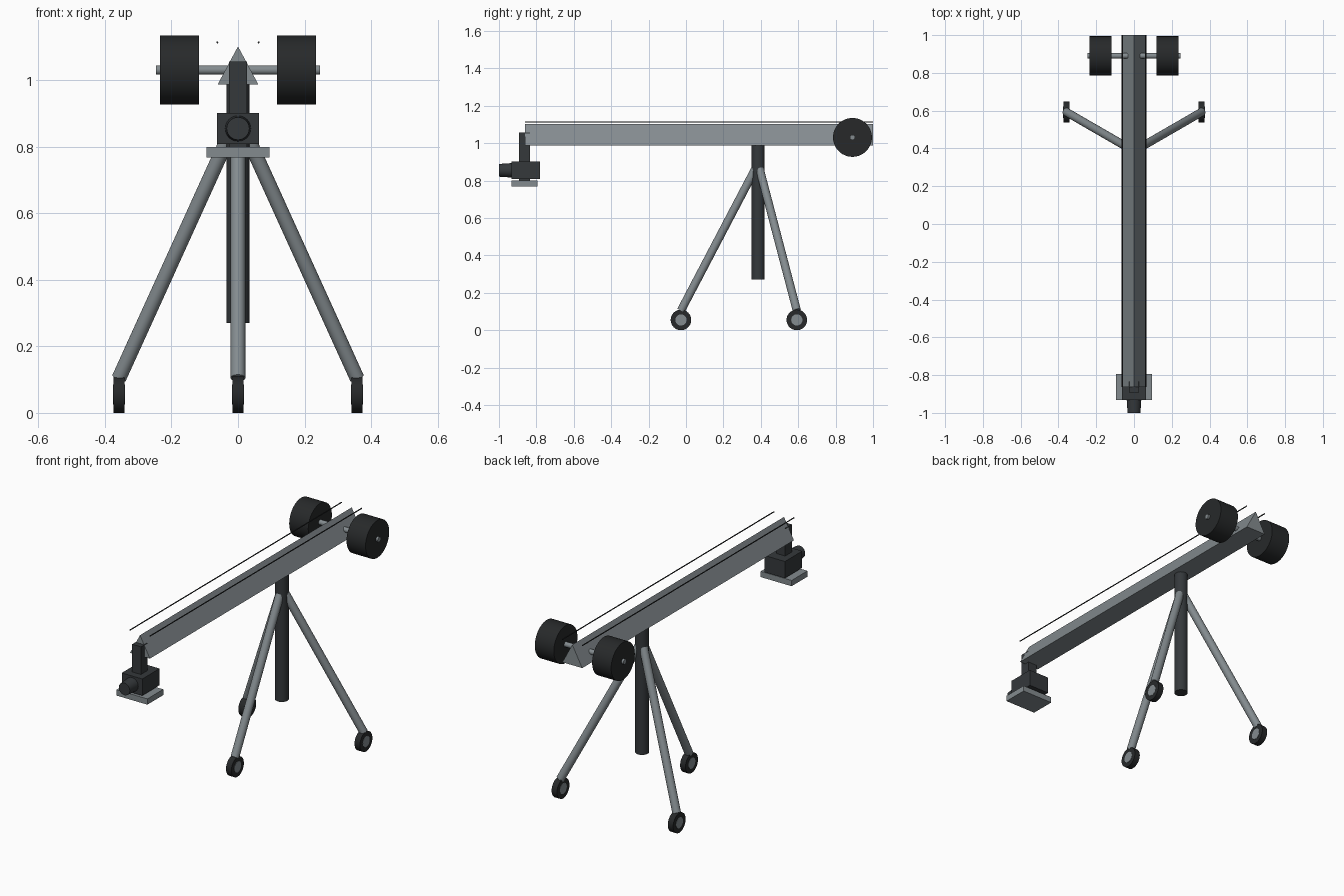
import bpy, bmesh, math
from mathutils import Vector

if "Cube" in bpy.data.objects:
    bpy.data.objects.remove(bpy.data.objects["Cube"])


def material(name, rgb):
    m = bpy.data.materials.new(name)
    m.diffuse_color = (*rgb, 1)
    m.use_nodes = True
    m.node_tree.nodes["Principled BSDF"].inputs["Base Color"].default_value = m.diffuse_color
    return m


DARK = material("dark_metal", (0.035, 0.04, 0.044))
BLACK = material("black_rubber", (0.02, 0.022, 0.023))
GREY = material("grey_metal", (0.23, 0.26, 0.275))


def finish(bm, name, mat, smooth=False):
    bmesh.ops.recalc_face_normals(bm, faces=bm.faces)
    me = bpy.data.meshes.new(name)
    bm.to_mesh(me)
    bm.free()
    me.materials.append(mat)
    ob = bpy.data.objects.new(name, me)
    bpy.context.collection.objects.link(ob)
    if smooth:
        bpy.ops.object.select_all(action='DESELECT')
        ob.select_set(True)
        bpy.context.view_layer.objects.active = ob
        bpy.ops.object.shade_smooth_by_angle(angle=math.radians(35))
    return ob


def box(name, lo, hi, mat):
    bm = bmesh.new()
    bmesh.ops.create_cube(bm, size=1)
    lo, hi = Vector(lo), Vector(hi)
    bmesh.ops.scale(bm, vec=hi - lo, verts=bm.verts)
    bmesh.ops.translate(bm, vec=(lo + hi) / 2, verts=bm.verts)
    return finish(bm, name, mat)


def rod(name, a, b, r, mat, r2=None, sides=32):
    """Cylinder or cone running from point a to point b."""
    a, b = Vector(a), Vector(b)
    bm = bmesh.new()
    bmesh.ops.create_cone(bm, cap_ends=True, segments=sides, radius1=r,
                          radius2=r if r2 is None else r2, depth=(b - a).length)
    ob = finish(bm, name, mat, True)
    rot = Vector((0, 0, 1)).rotation_difference(b - a).to_matrix().to_4x4()
    rot.translation = (a + b) / 2
    ob.data.transform(rot)
    return ob


# triangular boom
bm = bmesh.new()
face = bm.faces.new([bm.verts.new(p) for p in
                     ((-0.061, -0.862, 0.988), (0.061, -0.862, 0.988), (0, -0.862, 1.102))])
ext = bmesh.ops.extrude_face_region(bm, geom=[face], use_keep_orig=True)
bmesh.ops.translate(bm, vec=(0, 1.862, 0),
                    verts=[v for v in ext["geom"] if isinstance(v, bmesh.types.BMVert)])
finish(bm, "boom", GREY)

# counterweights, their bar and the tension cables
rod("weight_bar", (-0.247, 0.89, 1.031), (0.247, 0.89, 1.031), 0.014, GREY)
for side, s in (("left", -1), ("right", 1)):
    rod(side + "_counterweight", (s * 0.118, 0.89, 1.031), (s * 0.235, 0.89, 1.031),
        0.104, BLACK, sides=48)
    rod(side + "_cable", (s * 0.062, -0.862, 1.114), (s * 0.062, 1.0, 1.114),
        0.003, BLACK, sides=8)

# centre column
PIVOT_Y = 0.386
rod("column", (0, PIVOT_Y, 0.27), (0, PIVOT_Y, 0.99), 0.035, DARK)

# tripod legs with wheels
for label, deg in (("front", -90), ("right", 30), ("left", 150)):
    d = Vector((math.cos(math.radians(deg)), math.sin(math.radians(deg)), 0))
    base = Vector((0, PIVOT_Y, 0))
    foot = base + d * 0.413
    rod(label + "_leg", base + d * 0.017 + Vector((0, 0, 0.86)),
        foot + Vector((0, 0, 0.105)), 0.022, GREY)
    for part, r, w, mat in (("wheel", 0.055, 0.0165, BLACK), ("wheel_hub", 0.03, 0.0175, GREY)):
        rod(label + "_" + part, foot + Vector((-w, 0, 0.055)),
            foot + Vector((w, 0, 0.055)), r, mat)

# camera head hanging from the boom tip
box("head_bracket", (-0.027, -0.892, 0.797), (0.027, -0.834, 1.056), DARK)
box("head_plate", (-0.095, -0.933, 0.768), (0.095, -0.793, 0.8), GREY)
box("camera_body", (-0.063, -0.932, 0.809), (0.063, -0.78, 0.902), DARK)
rod("camera_lens", (0, -0.925, 0.855), (0, -1.0, 0.855), 0.039, DARK, r2=0.034)
